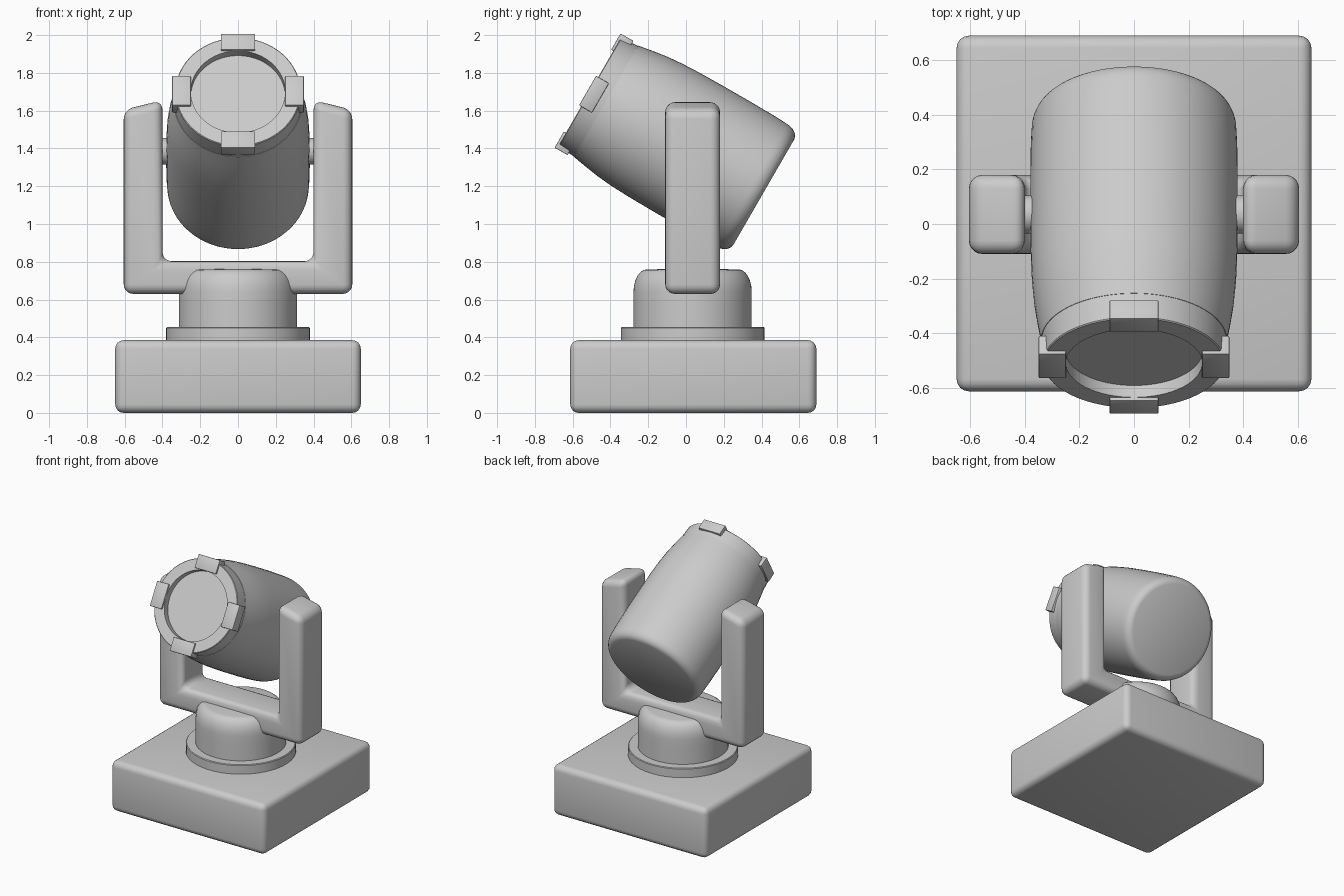
import bpy, bmesh, math
from mathutils import Matrix, Vector

old = bpy.data.objects.get("Cube")
if old:
    bpy.data.objects.remove(old, do_unlink=True)

grey = bpy.data.materials.new("plain grey")
grey.use_nodes = True
colour = (0.6, 0.6, 0.6, 1)
grey.diffuse_color = colour
grey.node_tree.nodes["Principled BSDF"].inputs["Base Color"].default_value = colour

AXIS_Y = 0.035
# Lamp frame: local z runs from the front rim to the back along the tilted axis
TILT = Matrix.Translation((0, -0.51, 1.70)) @ Matrix.Rotation(math.radians(-120), 4, "X")


def finish(name, bm, matrix=Matrix(), bevel=0, segments=4, angle=35):
    bmesh.ops.recalc_face_normals(bm, faces=bm.faces)
    mesh = bpy.data.meshes.new(name)
    bm.to_mesh(mesh)
    bm.free()
    mesh.transform(matrix)
    mesh.materials.append(grey)
    obj = bpy.data.objects.new(name, mesh)
    bpy.context.collection.objects.link(obj)
    bpy.ops.object.select_all(action="DESELECT")
    obj.select_set(True)
    bpy.context.view_layer.objects.active = obj
    if bevel:
        mod = obj.modifiers.new("soft edges", "BEVEL")
        mod.width, mod.segments = bevel, segments
        mod.limit_method = "ANGLE"
        bpy.ops.object.modifier_apply(modifier=mod.name)
    bpy.ops.object.shade_smooth_by_angle(angle=math.radians(angle))
    return obj


def box(name, low, high, bevel, matrix=Matrix(), segments=4):
    low, high = Vector(low), Vector(high)
    bm = bmesh.new()
    bmesh.ops.create_cube(bm, size=1)
    bmesh.ops.scale(bm, vec=high - low, verts=bm.verts)
    bmesh.ops.translate(bm, vec=(low + high) / 2, verts=bm.verts)
    return finish(name, bm, matrix, bevel, segments)


def lathe(name, profile, matrix):
    # Profile is (radius, height) pairs that start and end on the axis
    bm = bmesh.new()
    verts = [bm.verts.new((r, 0, z)) for r, z in profile]
    edges = [bm.edges.new(pair) for pair in zip(verts, verts[1:])]
    bmesh.ops.spin(bm, geom=verts + edges, cent=(0, 0, 0), axis=(0, 0, 1),
                   angle=math.tau, steps=64)
    bmesh.ops.remove_doubles(bm, verts=bm.verts, dist=0.0001)
    return finish(name, bm, matrix)


def arc(r, z, rr, rz, start, end, steps=6):
    # Elliptical corner for a lathe profile
    angles = [math.radians(start + (end - start) * i / steps) for i in range(steps + 1)]
    return [(r + rr * math.cos(a), z + rz * math.sin(a)) for a in angles]


# Base, turntable and hub
box("base", (-0.65, -0.613, 0), (0.65, 0.69, 0.385), 0.045)
upright = Matrix.Translation((0, AXIS_Y, 0))
lathe("turntable", [(0, 0.37), (0.38, 0.37), (0.38, 0.45), (0.375, 0.455), (0, 0.455)], upright)
lathe("hub", [(0, 0.44), (0.313, 0.44), (0.313, 0.58)]
      + arc(0.243, 0.64, 0.07, 0.12, 0, 90) + [(0, 0.762)], upright)

# U-shaped yoke with sloping arm tops
half = [(0.4, 0.803), (0.4, 1.655), (0.605, 1.605), (0.605, 0.63)]
outline = half + [(-x, z) for x, z in reversed(half)]
bm = bmesh.new()
face = bm.faces.new([bm.verts.new((x, AXIS_Y - 0.145, z)) for x, z in outline])
new = bmesh.ops.extrude_face_region(bm, geom=[face])["geom"]
bmesh.ops.translate(bm, vec=(0, 0.29, 0),
                    verts=[g for g in new if isinstance(g, bmesh.types.BMVert)])
finish("yoke", bm, bevel=0.05, segments=5)

# Pivots between arms and lamp
for side, name in ((1, "left_pivot"), (-1, "right_pivot")):
    place = Matrix.Translation((side * 0.39, AXIS_Y, 1.385)) @ Matrix.Rotation(math.pi / 2, 4, "Y")
    lathe(name, [(0, -0.04), (0.07, -0.04), (0.07, 0.04), (0, 0.04)], place)

# Lamp body, front ring and recessed lens
lathe("lamp_body", [(0, 0.1), (0.34, 0.1), (0.354, 0.18), (0.366, 0.26), (0.374, 0.35),
                    (0.378, 0.45), (0.38, 0.6), (0.38, 0.8), (0.378, 0.93)]
      + arc(0.325, 0.99, 0.05, 0.072, 0, 75) + [(0.325, 1.064), (0, 1.064)], TILT)
lathe("front_ring", [(0, 0.11), (0.338, 0.11), (0.338, 0.097), (0.332, 0.004), (0.328, 0),
                     (0.25, 0), (0.25, 0.06), (0, 0.06)], TILT)
lathe("lens", [(0, 0.08), (0.25, 0.08), (0.25, 0.05), (0, 0.05)], TILT)

# Four clips around the rim
for i, name in enumerate(("left_clip", "bottom_clip", "right_clip", "top_clip")):
    turn = TILT @ Matrix.Rotation(i * math.pi / 2, 4, "Z")
    box(name, (0.25, -0.09, -0.013), (0.349, 0.09, 0.066), 0.004, turn, 2)
